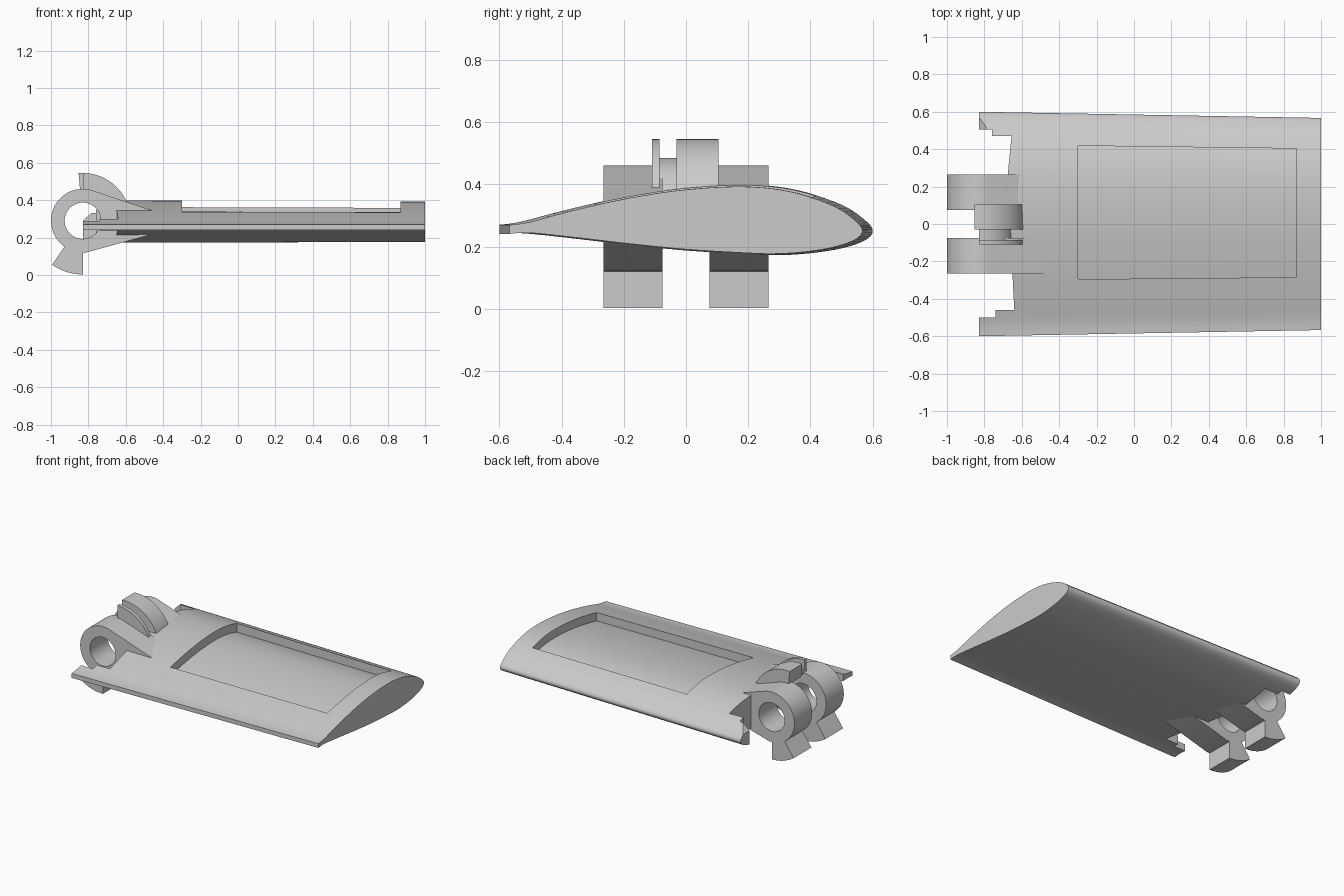
import bpy, bmesh
from math import sin, cos, radians
from mathutils import Vector

if "Cube" in bpy.data.objects:
    bpy.data.objects.remove(bpy.data.objects["Cube"])

grey = bpy.data.materials.new("light_grey")
grey.use_nodes = True
grey.diffuse_color = (0.6, 0.6, 0.6, 1)
grey.node_tree.nodes["Principled BSDF"].inputs["Base Color"].default_value = (0.6, 0.6, 0.6, 1)

PIVOT = (-0.83, 0.29)
ROOT, TIP = -0.83, 1.0


def loft(name, first, second):
    """Closed solid between two matching rings of points."""
    bm = bmesh.new()
    a = [bm.verts.new(p) for p in first]
    b = [bm.verts.new(p) for p in second]
    bm.faces.new(a)
    bm.faces.new(b)
    for i in range(len(a)):
        j = (i + 1) % len(a)
        bm.faces.new((a[i], a[j], b[j], b[i]))
    bmesh.ops.recalc_face_normals(bm, faces=bm.faces)
    mesh = bpy.data.meshes.new(name)
    bm.to_mesh(mesh)
    bm.free()
    mesh.materials.append(grey)
    ob = bpy.data.objects.new(name, mesh)
    bpy.context.collection.objects.link(ob)
    return ob


def prism_y(name, pts, lo, hi):
    return loft(name, [(x, lo, z) for x, z in pts], [(x, hi, z) for x, z in pts])


def prism_z(name, pts, lo, hi):
    return loft(name, [(x, y, lo) for x, y in pts], [(x, y, hi) for x, y in pts])


def arc(radius, start, end, steps=32):
    angles = [radians(start + (end - start) * i / steps) for i in range(steps + 1)]
    return [(PIVOT[0] + radius * cos(a), PIVOT[1] + radius * sin(a)) for a in angles]


def sector(name, inner, outer, start, end, lo, hi):
    return prism_y(name, arc(outer, start, end) + arc(inner, end, start), lo, hi)


def cut(ob, cutter):
    cutter.hide_render = True
    mod = ob.modifiers.new("cut", "BOOLEAN")
    mod.operation = "DIFFERENCE"
    mod.solver = "EXACT"
    mod.object = cutter
    bpy.context.view_layer.objects.active = ob
    bpy.ops.object.modifier_apply(modifier=mod.name)
    bpy.data.objects.remove(cutter)


def smooth_chain(pts, steps=5):
    """Catmull-Rom curve through the points."""
    p = [Vector(q) for q in [pts[0]] + pts + [pts[-1]]]
    out = []
    for a, b, c, d in zip(p, p[1:], p[2:], p[3:]):
        for i in range(steps):
            t = i / steps
            out.append(0.5 * (2 * b + (c - a) * t + (2 * a - 5 * b + 4 * c - d) * t * t
                              + (3 * b - a - 3 * c + d) * t ** 3))
    return out + [p[-1]]


# Wing section, from the trailing edge over the top and nose and back below
airfoil = smooth_chain([
    (-0.6, 0.27), (-0.53, 0.28), (-0.4, 0.315), (-0.2, 0.36), (0, 0.39), (0.2, 0.4),
    (0.36, 0.382), (0.5, 0.335), (0.575, 0.285), (0.6, 0.25), (0.575, 0.22), (0.5, 0.194),
    (0.4, 0.178), (0.3, 0.172), (0.2, 0.175), (0, 0.187), (-0.2, 0.207), (-0.4, 0.23),
    (-0.53, 0.243), (-0.6, 0.24)])


def station(x, pts):
    """Place a section at x, shrunk towards the tip."""
    s = 1 - 0.055 * (x - ROOT) / (TIP - ROOT)
    return [(x, y * s, 0.26 + (z - 0.26) * s) for y, z in pts]


def top_height(y):
    for a, b in zip(airfoil, airfoil[1:]):
        if a.x <= y <= b.x:
            return a.y + (b.y - a.y) * (y - a.x) / (b.x - a.x)


wing = loft("wing_panel", station(ROOT, airfoil), station(TIP, airfoil))

# Sunken panel whose floor follows the upper skin
front, back, count = -0.3, 0.425, 24
ys = [front + (back - front) * i / count for i in range(count + 1)]
pocket = [(y, top_height(y) - 0.06) for y in ys] + [(back, 0.6), (front, 0.6)]
cut(wing, loft("panel_cutter", station(-0.3, pocket), station(0.87, pocket)))

# Stepped notch in the root, leaving strips along both long edges
cut(wing, prism_z("root_cutter", [
    (-1, -0.5), (-0.74, -0.5), (-0.74, -0.46), (-0.64, -0.46), (-0.65, -0.265),
    (-0.675, 0.265), (-0.655, 0.47), (-0.76, 0.47), (-0.76, 0.505), (-1, 0.505)], -0.1, 0.7))
cut(wing, prism_y("slant_cutter", [(-0.85, 0.27), (-0.69, 0.42), (-0.85, 0.42)], 0.45, 0.7))

# Pair of hinge lugs with tapered arms and stop feet
for side, lo, hi in (("front", -0.265, -0.075), ("back", 0.075, 0.265)):
    outline = arc(0.17, 70, 278, 40) + [(-0.45, 0.22), (-0.46, 0.345)]
    lug = prism_y(side + "_hinge_lug", outline, lo, hi)
    cut(lug, prism_y("bore_cutter", arc(0.097, 0, 351, 39), lo - 0.1, hi + 0.1))
    sector(side + "_stop_foot", 0.15, 0.287, 235, 270, lo, hi)

# Curved stop between the lugs: wide block, groove and thin flange
sector("stop_block", 0.165, 0.255, 22, 95, -0.03, 0.105)
sector("stop_groove", 0.165, 0.195, 22, 90, -0.085, -0.03)
sector("stop_flange", 0.165, 0.255, 22, 90, -0.11, -0.085)

for ob in list(bpy.context.scene.objects):
    ob.select_set(ob.type == "MESH")
bpy.context.view_layer.objects.active = wing
bpy.ops.object.shade_smooth_by_angle()
